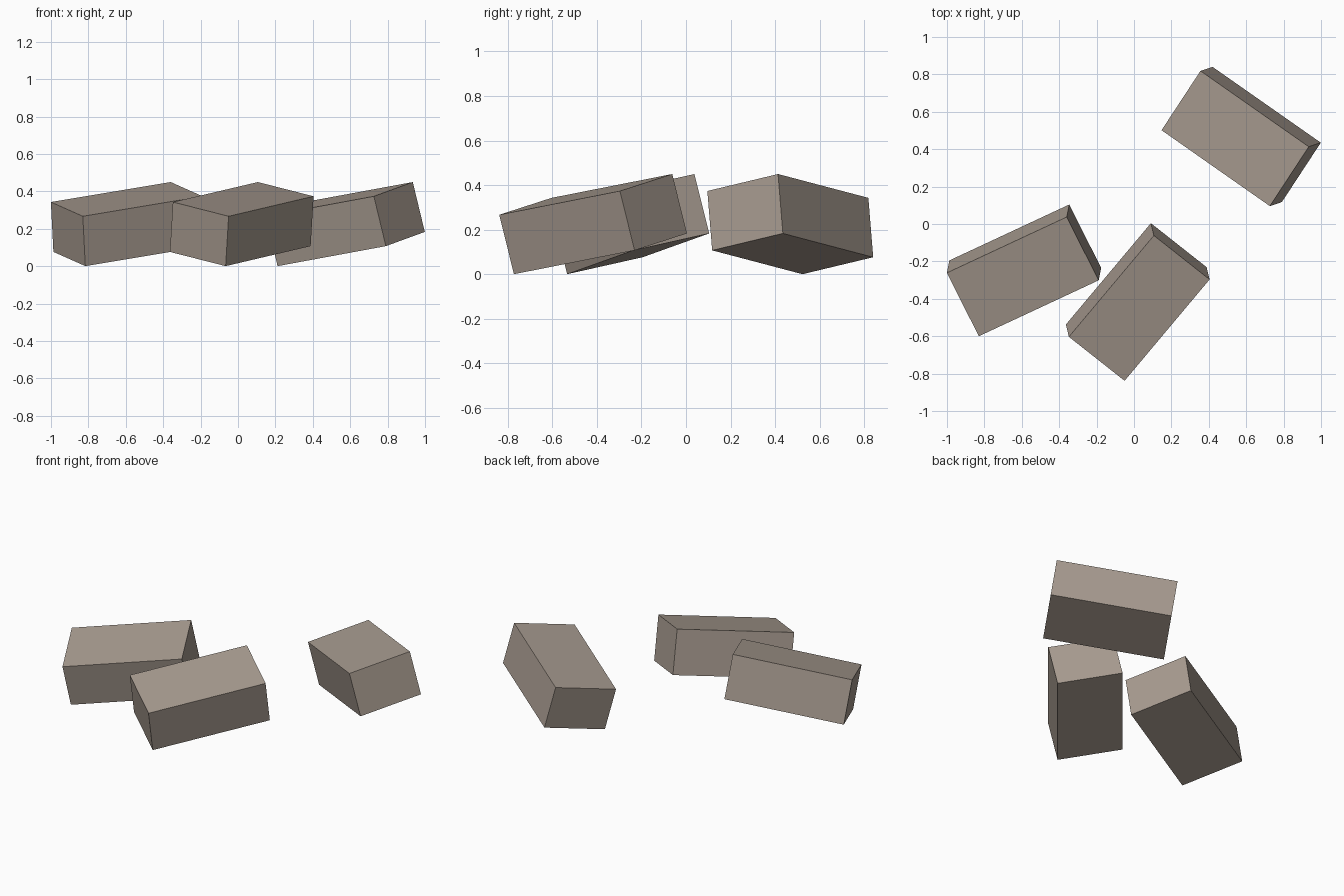
import bpy
import math

if "Cube" in bpy.data.objects:
    bpy.data.objects.remove(bpy.data.objects["Cube"])

# One stone colour for all blocks
stone = bpy.data.materials.new("warm grey stone")
stone.diffuse_color = (0.39, 0.33, 0.28, 1)
stone.use_nodes = True
stone.node_tree.nodes["Principled BSDF"].inputs["Base Color"].default_value = stone.diffuse_color

SIZE = (0.715, 0.387, 0.275)   # length, width, height
TILT = (0.2, -0.15)            # roll and pitch shared by all blocks


def block(name, x, y, heading):
    bpy.ops.mesh.primitive_cube_add(
        size=1, location=(x, y, 0.225),
        rotation=(TILT[0], TILT[1], math.radians(heading)))
    ob = bpy.context.object
    ob.name = name
    ob.scale = SIZE
    ob.data.materials.append(stone)


# Three identical tilted blocks scattered around the centre
block("left_block", -0.588, -0.248, 25)
block("front_block", 0.02, -0.417, 50)
block("back_block", 0.573, 0.468, -35)
